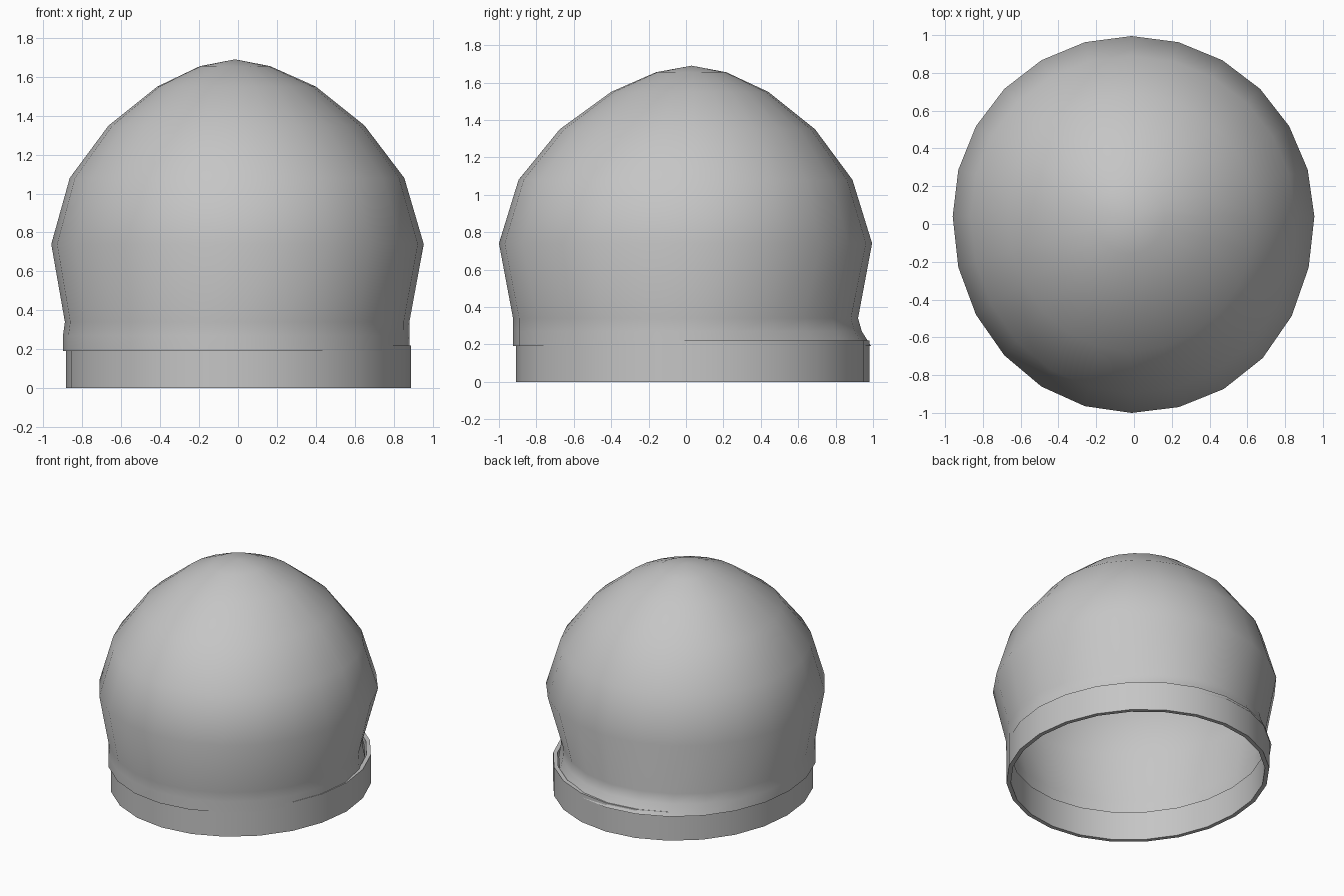
import bpy, bmesh, math
from mathutils import Vector

if "Cube" in bpy.data.objects:
    bpy.data.objects.remove(bpy.data.objects["Cube"])

SEGMENTS = 24

grey = bpy.data.materials.new("light_grey")
grey.diffuse_color = (0.56, 0.56, 0.56, 1)
grey.use_nodes = True
grey.node_tree.nodes["Principled BSDF"].inputs["Base Color"].default_value = grey.diffuse_color


def oval(z, left, right, front, back, bumps=()):
    """Closed loop from four extents; bumps are (angle, half width, offset)."""
    cx, cy = (left + right) / 2, 0.04
    loop = []
    for i in range(SEGMENTS):
        a = 2 * math.pi * i / SEGMENTS
        c, s = math.cos(a), math.sin(a)
        push = 0
        for centre, width, amount in bumps:
            d = abs((math.degrees(a) - centre + 180) % 360 - 180)
            if d < width:
                push += amount * math.cos(math.pi / 2 * d / width) ** 2
        x = cx - 0.01 * abs(s) + (right - cx) * c + push * c
        y = cy + ((back - cy) if s > 0 else (cy - front)) * s + push * s
        loop.append(Vector((x, y, z)))
    return loop


def loft(name, loops, tip=None, closed=False):
    """Skin a stack of loops, optionally ending in a point or joining up."""
    bm = bmesh.new()
    rings = [[bm.verts.new(p) for p in loop] for loop in loops]
    pairs = list(zip(rings, rings[1:]))
    if closed:
        pairs.append((rings[-1], rings[0]))
    for a, b in pairs:
        for i in range(SEGMENTS):
            j = (i + 1) % SEGMENTS
            bm.faces.new((a[i], a[j], b[j], b[i]))
    if tip:
        top = bm.verts.new(tip)
        for i in range(SEGMENTS):
            bm.faces.new((rings[-1][i], rings[-1][(i + 1) % SEGMENTS], top))
    mesh = bpy.data.meshes.new(name)
    bm.to_mesh(mesh)
    bm.free()
    mesh.materials.append(grey)
    obj = bpy.data.objects.new(name, mesh)
    bpy.context.collection.objects.link(obj)
    bpy.context.view_layer.objects.active = obj
    obj.select_set(True)
    bpy.ops.object.shade_smooth_by_angle(angle=math.radians(40))
    obj.select_set(False)
    return obj


# Open dome: pinched skirt, wide middle, pointed crown
dent = [(40, 50, -0.04)]
bulge = [(-45, 45, 0.02)]
loft("dome", [
    oval(0.19, -0.90, 0.885, -0.925, 0.99, dent),
    oval(0.27, -0.90, 0.885, -0.925, 0.94, dent),
    oval(0.34, -0.89, 0.885, -0.925, 0.92, dent),
    oval(0.74, -0.96, 0.955, -1.00, 0.995, bulge),
    oval(1.08, -0.865, 0.855, -0.895, 0.89, bulge),
    oval(1.35, -0.665, 0.65, -0.675, 0.69),
    oval(1.55, -0.415, 0.40, -0.40, 0.44),
    oval(1.655, -0.195, 0.165, -0.16, 0.215),
], tip=(-0.015, 0.03, 1.69))

# Neck ring with a thin wall
outer = (-0.885, 0.89, -0.91, 0.98)
inner = (-0.855, 0.86, -0.88, 0.95)
loft("neck_ring", [
    oval(0.0, *outer), oval(0.22, *outer),
    oval(0.22, *inner), oval(0.0, *inner),
], closed=True)
